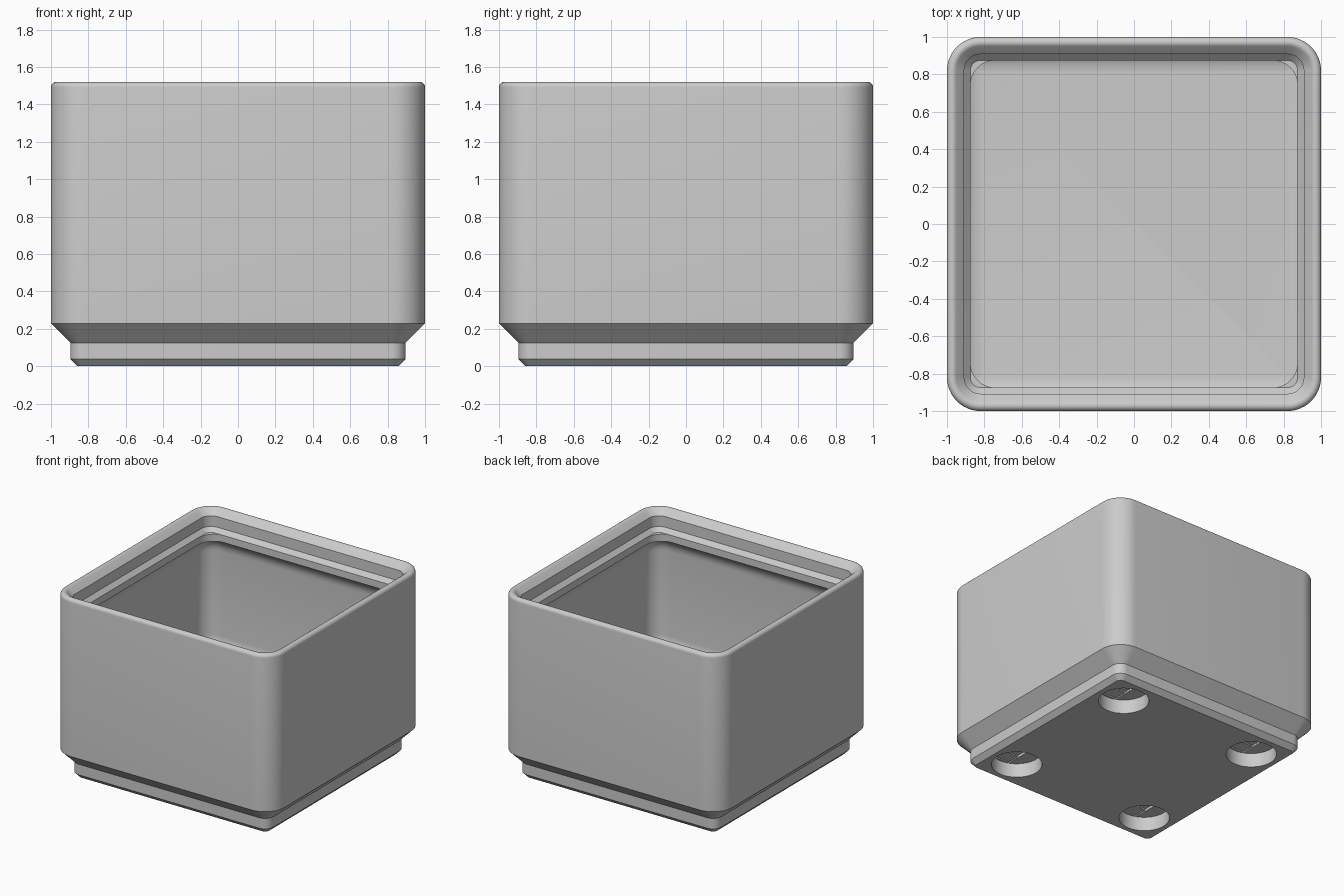
import bpy, bmesh, math
from mathutils import Matrix

cube = bpy.data.objects.get("Cube")
if cube:
    bpy.data.objects.remove(cube, do_unlink=True)

grey = bpy.data.materials.new("light grey plastic")
grey.use_nodes = True
COLOR = (0.6, 0.6, 0.6, 1)
grey.diffuse_color = COLOR
grey.node_tree.nodes["Principled BSDF"].inputs["Base Color"].default_value = COLOR

CORNER = 0.18      # outer corner radius
STEPS = 12         # segments per corner


def rounded_square(bm, half, radius, z):
    """Ring of vertices around a rounded square."""
    ring = []
    for k in range(4):
        a0 = k * math.pi / 2
        cx = math.copysign(half - radius, math.cos(a0 + math.pi / 4))
        cy = math.copysign(half - radius, math.sin(a0 + math.pi / 4))
        for i in range(STEPS + 1):
            a = a0 + i / STEPS * math.pi / 2
            ring.append(bm.verts.new((cx + radius * math.cos(a), cy + radius * math.sin(a), z)))
    return ring


def offset(half, z):
    """Section whose corners stay concentric with the outer wall."""
    return half, CORNER - (1 - half), z


def arc(cx, cz, r, start, end, n):
    """Concentric sections along a circular fillet, angles in degrees."""
    angles = [math.radians(start + (end - start) * i / n) for i in range(n + 1)]
    return [offset(cx + r * math.cos(a), cz + r * math.sin(a)) for a in angles]


# Stepped foot, outer wall and rounded rim
sections = [offset(0.858, 0), offset(0.896, 0.039), offset(0.896, 0.125), offset(1, 0.229)]
sections += arc(0.971, 1.491, 0.029, 0, 135, 8)
# Stacking lip, with small ledges in its corners
sections += [offset(0.908, 1.47), offset(0.908, 1.383), offset(0.875, 1.349),
             (0.875, 0.135, 1.349), (0.875, 0.135, 1.291)]
# Curved underside of the lip, inner wall and floor fillet
sections += arc(0.819, 1.168, 0.135, 60, 0, 6)
sections += arc(0.819, 0.472, 0.135, 0, -90, 8)

bm = bmesh.new()
rings = [rounded_square(bm, *s) for s in sections]
count = len(rings[0])
for low, high in zip(rings, rings[1:]):
    for i in range(count):
        j = (i + 1) % count
        bm.faces.new((low[i], low[j], high[j], high[i]))
bm.faces.new(rings[0][::-1])
bm.faces.new(rings[-1])
bmesh.ops.remove_doubles(bm, verts=bm.verts, dist=0.00001)
bmesh.ops.recalc_face_normals(bm, faces=bm.faces)
mesh = bpy.data.meshes.new("storage_bin")
bm.to_mesh(mesh)
bm.free()
mesh.materials.append(grey)
storage_bin = bpy.data.objects.new("storage_bin", mesh)
bpy.context.collection.objects.link(storage_bin)
bpy.context.view_layer.objects.active = storage_bin


def cut(build):
    """Subtract one cutter from the bin and remove the cutter."""
    b = bmesh.new()
    build(b)
    m = bpy.data.meshes.new("hole_cutter")
    b.to_mesh(m)
    b.free()
    m.materials.append(grey)
    cutter = bpy.data.objects.new("hole_cutter", m)
    cutter.hide_render = True
    bpy.context.collection.objects.link(cutter)
    mod = storage_bin.modifiers.new("hole", "BOOLEAN")
    mod.operation = "DIFFERENCE"
    mod.solver = "EXACT"
    mod.object = cutter
    bpy.ops.object.modifier_apply(modifier=mod.name)
    bpy.data.objects.remove(cutter, do_unlink=True)


def box(b, x, y, sx, sy, top):
    bmesh.ops.create_cube(b, size=1, matrix=Matrix.Translation((x, y, top - 0.1))
                          @ Matrix.Diagonal((sx, sy, 0.2, 1)))


# Round magnet pockets with shallow stepped ceilings
for x in (-0.627, 0.627):
    for y in (-0.627, 0.627):
        cut(lambda b: bmesh.ops.create_cone(
            b, cap_ends=True, segments=48, radius1=0.19, radius2=0.19, depth=0.232,
            matrix=Matrix.Translation((x, y, 0))))
        cut(lambda b: box(b, x, y, 0.14, 0.35, 0.126))
        cut(lambda b: box(b, x, y, 0.139, 0.139, 0.136))

bpy.ops.object.select_all(action="DESELECT")
storage_bin.select_set(True)
bpy.ops.object.shade_smooth_by_angle(angle=math.radians(30))
